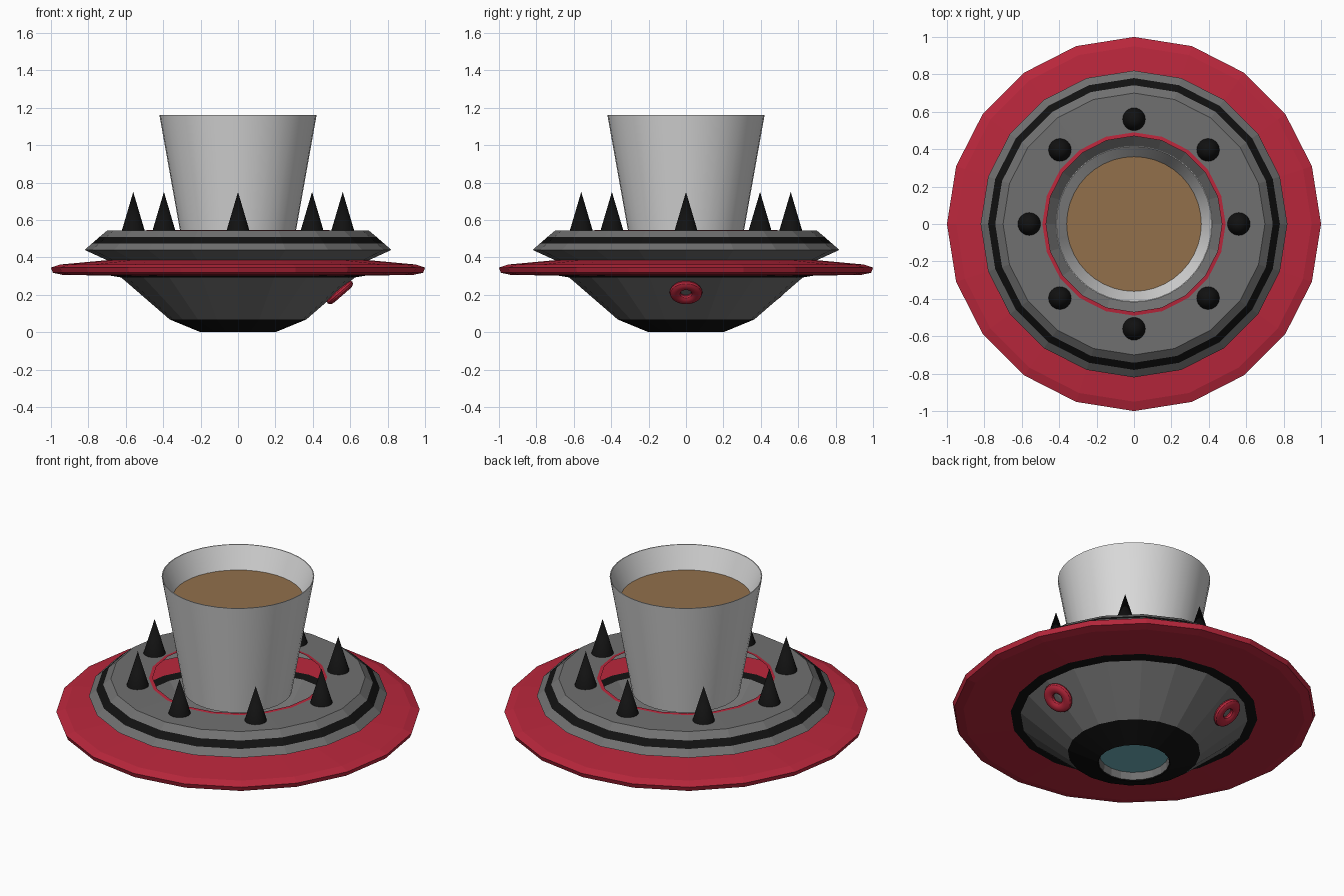
import bpy, bmesh, math
from mathutils import Matrix, Vector

if "Cube" in bpy.data.objects:
    bpy.data.objects.remove(bpy.data.objects["Cube"])


def material(name, srgb):
    lin = [((c / 255 + 0.055) / 1.055) ** 2.4 for c in srgb]
    m = bpy.data.materials.new(name)
    m.diffuse_color = (*lin, 1)
    m.use_nodes = True
    m.node_tree.nodes["Principled BSDF"].inputs["Base Color"].default_value = m.diffuse_color
    return m


GREY = material("body grey", (112, 112, 112))
BLACK = material("black", (17, 17, 17))
RED = material("red", (186, 39, 60))
WHITE = material("cup pale grey", (218, 218, 218))
BROWN = material("coffee brown", (146, 112, 75))
TEAL = material("lens teal", (112, 180, 190))


def finish(name, bm, mats, smooth=False):
    me = bpy.data.meshes.new(name)
    bm.to_mesh(me)
    bm.free()
    for m in mats:
        me.materials.append(m)
    for p in me.polygons:
        p.use_smooth = smooth
    ob = bpy.data.objects.new(name, me)
    bpy.context.collection.objects.link(ob)
    if smooth:
        bpy.ops.object.select_all(action='DESELECT')
        bpy.context.view_layer.objects.active = ob
        ob.select_set(True)
        bpy.ops.object.shade_smooth_by_angle(angle=math.radians(30))
    return ob


def revolve(name, profile, sides, smooth=False):
    """profile: (radius, z, material of the band that starts here)"""
    mats = []
    for p in profile[:-1]:
        if p[2] not in mats:
            mats.append(p[2])
    bm = bmesh.new()
    rings = []
    for r, z, _ in profile:
        rings.append([bm.verts.new((r * math.cos(2 * math.pi * j / sides),
                                    r * math.sin(2 * math.pi * j / sides), z))
                      for j in range(sides)])
    for i in range(len(profile) - 1):
        for j in range(sides):
            k = (j + 1) % sides
            f = bm.faces.new((rings[i][j], rings[i][k], rings[i + 1][k], rings[i + 1][j]))
            f.material_index = mats.index(profile[i][2])
    bmesh.ops.remove_doubles(bm, verts=bm.verts, dist=1e-5)
    return finish(name, bm, mats, smooth)


# Hollow saucer hull: base, lower cone, flange, striped upper deck, open top
revolve("saucer_hull", [
    (0.19, 0.05, GREY), (0.195, 0.005, BLACK), (0.20, 0.0, BLACK),
    (0.365, 0.068, GREY), (0.625, 0.293, BLACK), (0.68, 0.302, RED),
    (0.94, 0.307, RED), (0.99, 0.318, RED), (1.0, 0.345, RED),
    (0.95, 0.362, RED), (0.70, 0.385, GREY), (0.82, 0.44, GREY),
    (0.78, 0.475, BLACK), (0.742, 0.508, GREY), (0.70, 0.543, GREY),
    (0.49, 0.545, RED), (0.47, 0.547, None)], 20)

# Lens in the underside
revolve("belly_lens", [(0.0, 0.05, TEAL), (0.19, 0.05, None)], 20)

# Cup with sharp rim
revolve("cup", [(0.0, 0.47, WHITE), (0.297, 0.47, WHITE), (0.42, 1.16, WHITE),
                (0.415, 1.16, WHITE), (0.36, 1.03, None)], 40, True)
# Drink surface
revolve("drink", [(0.36, 1.03, BROWN), (0.0, 1.03, None)], 40)

# Ring of spikes on the deck
for i in range(8):
    a = i * math.pi / 4
    ob = revolve(f"deck_spike_{i + 1}", [(0.065, 0.53, BLACK), (0.0, 0.75, None)], 24, True)
    r = 0.56
    ob.location = (r * math.cos(a), r * math.sin(a), 0)

# Flattened porthole rings on the lower cone
for i, deg in enumerate((0, 120)):
    ring = [(0.058 + 0.03 * math.cos(t), 0.02 * math.sin(t), RED)
            for t in [2 * math.pi * k / 12 for k in range(13)]]
    ob = revolve(f"porthole_ring_{i + 1}", ring, 24, True)
    normal = Vector((0.655, 0, -0.756))
    tilt = normal.to_track_quat('Z', 'Y').to_matrix().to_4x4()
    ob.matrix_world = (Matrix.Rotation(math.radians(deg), 4, 'Z')
                       @ Matrix.Translation((0.545, 0, 0.212)) @ tilt)
